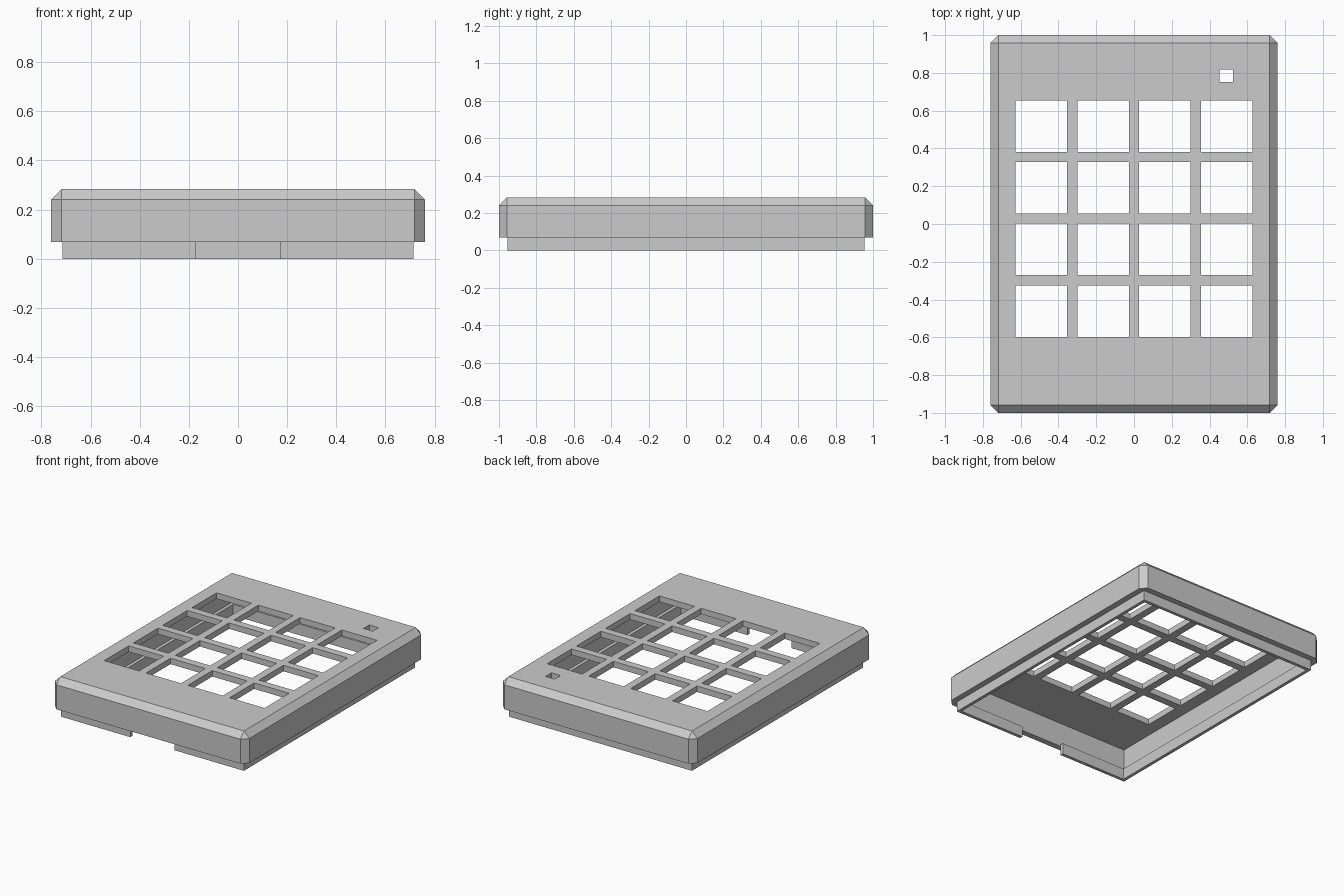
import bpy, bmesh
from mathutils import Matrix, Vector

cube = bpy.data.objects.get("Cube")
if cube:
    bpy.data.objects.remove(cube, do_unlink=True)

HALF_X, HALF_Y, TOP = 0.76, 1.0, 0.283
SEAM, WALL = 0.068, 0.042
LIP_INSET, LIP_WALL, LIP_TOP = 0.045, 0.023, 0.078
KEY, PITCH = 0.273, 0.3267

grey = bpy.data.materials.new("grey_plastic")
grey.use_nodes = True
colour = (0.6, 0.6, 0.6, 1)
grey.diffuse_color = colour
grey.node_tree.nodes["Principled BSDF"].inputs["Base Color"].default_value = colour


def add_box(bm, low, high):
    low, high = Vector(low), Vector(high)
    place = Matrix.Translation((low + high) / 2) @ Matrix.Diagonal((high - low).to_4d())
    bmesh.ops.create_cube(bm, size=1, matrix=place)


def make_object(name, bm):
    mesh = bpy.data.meshes.new(name)
    bm.to_mesh(mesh)
    bm.free()
    mesh.materials.append(grey)
    obj = bpy.data.objects.new(name, mesh)
    bpy.context.collection.objects.link(obj)
    return obj


def boxes(name, *spans):
    bm = bmesh.new()
    for low, high in spans:
        add_box(bm, low, high)
    return make_object(name, bm)


def inset_box(name, inset, bottom, top):
    x, y = HALF_X - inset, HALF_Y - inset
    return boxes(name, ((-x, -y, bottom), (x, y, top)))


def cut(obj, cutter):
    mod = obj.modifiers.new("cut", "BOOLEAN")
    mod.operation, mod.solver, mod.object = "DIFFERENCE", "EXACT", cutter
    bpy.context.view_layer.objects.active = obj
    bpy.ops.object.modifier_apply(modifier=mod.name)
    bpy.data.objects.remove(cutter, do_unlink=True)


# Case shell: chamfered on the upright and top edges, thin walled and open below
bm = bmesh.new()
add_box(bm, (-HALF_X, -HALF_Y, SEAM), (HALF_X, HALF_Y, TOP))
edges = [e for e in bm.edges if max(v.co.z for v in e.verts) > TOP - 0.01]
bmesh.ops.bevel(bm, geom=edges, offset=WALL, segments=1, affect="EDGES")
case = make_object("case_shell", bm)
cut(case, inset_box("cavity_cutter", WALL, -1, TOP - WALL))

# Key openings in a four by four grid, plus the small indicator window
openings = [((0.453, 0.752, 0), (0.525, 0.819, 1))]
for row in range(4):
    for col in range(4):
        x = (col - 1.5) * PITCH - KEY / 2
        y = -0.598 + row * PITCH
        openings.append(((x, y, 0), (x + KEY, y + KEY, 1)))
cut(case, boxes("opening_cutter", *openings))

# Locating lip nested in the mouth of the case, with a cable gap at the front
lip = inset_box("locating_lip", LIP_INSET, 0, LIP_TOP)
cut(lip, inset_box("lip_cutter", LIP_INSET + LIP_WALL, -1, 1))
cut(lip, boxes("gap_cutter", ((-0.173, -1, -1), (0.173, -0.8, 1))))
